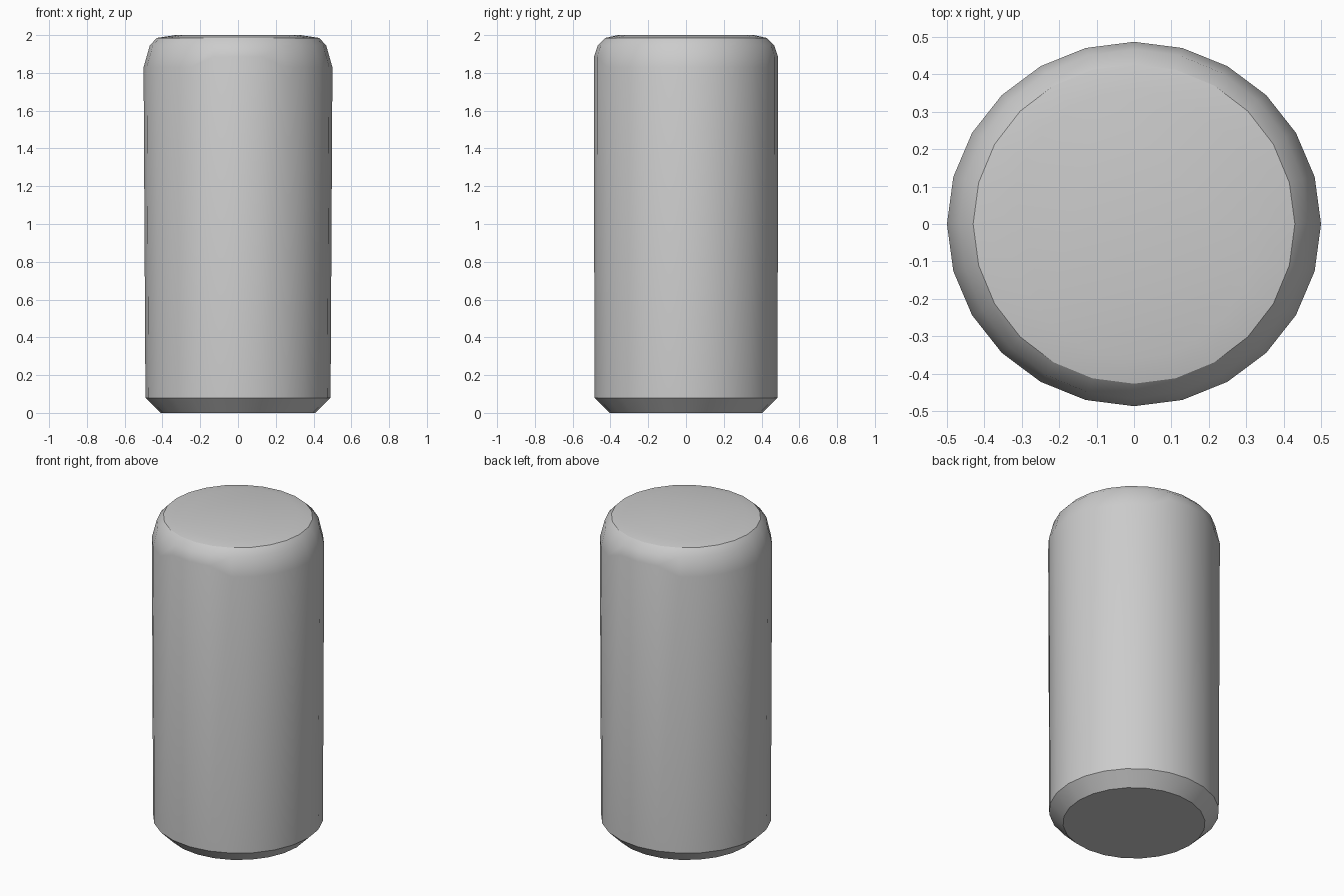
import bpy, bmesh
from math import sin, cos, pi, radians

cube = bpy.data.objects.get("Cube")
if cube:
    bpy.data.objects.remove(cube, do_unlink=True)

# One plain grey material
grey = bpy.data.materials.new("plain_grey")
grey.use_nodes = True
colour = (0.6, 0.6, 0.6, 1)
grey.diffuse_color = colour
grey.node_tree.nodes["Principled BSDF"].inputs["Base Color"].default_value = colour

SIDES = 24
# Rings from the base up: x radius, y radius, height, extra height at front and back
PROFILE = [
    (0.41, 0.405, 0.0, 0.0),     # base
    (0.49, 0.485, 0.08, 0.0),    # lower chamfer
    (0.5, 0.487, 1.83, 0.055),   # start of the shoulder
    (0.467, 0.467, 1.945, 0.0),  # shoulder
    (0.43, 0.427, 1.985, 0.0),   # rim of the top
    (0.33, 0.36, 2.0, 0.0),      # slightly raised top
]


def ring(bm, rx, ry, z, lift):
    verts = []
    for i in range(SIDES):
        a = 2 * pi * i / SIDES
        rise = lift if abs(sin(a)) > 0.95 else 0
        verts.append(bm.verts.new((rx * cos(a), ry * sin(a), z + rise)))
    return verts


# Body: stacked rings, capped at both ends
bm = bmesh.new()
rings = [ring(bm, *row) for row in PROFILE]
for low, high in zip(rings, rings[1:]):
    for i in range(SIDES):
        j = (i + 1) % SIDES
        bm.faces.new((low[i], low[j], high[j], high[i]))
bm.faces.new(rings[0][::-1])
bm.faces.new(rings[-1])
bmesh.ops.recalc_face_normals(bm, faces=bm.faces)
mesh = bpy.data.meshes.new("cylinder_body")
bm.to_mesh(mesh)
bm.free()
mesh.materials.append(grey)
body = bpy.data.objects.new("cylinder_body", mesh)
bpy.context.collection.objects.link(body)

# Smooth sides with crisp chamfers
bpy.ops.object.select_all(action='DESELECT')
body.select_set(True)
bpy.context.view_layer.objects.active = body
bpy.ops.object.shade_smooth_by_angle(angle=radians(32))
